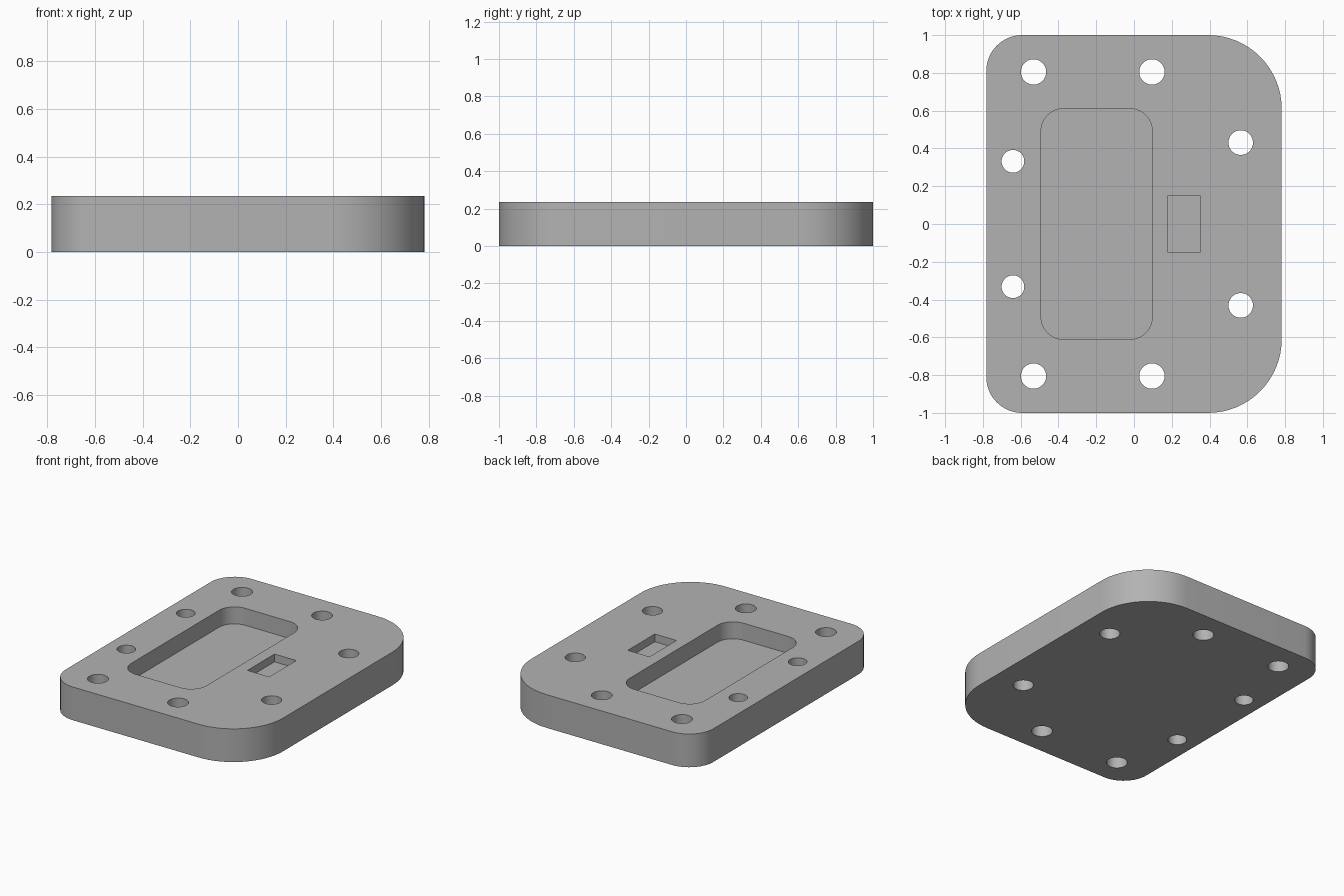
import bpy
import bmesh
from math import sin, cos, pi, radians

if "Cube" in bpy.data.objects:
    bpy.data.objects.remove(bpy.data.objects["Cube"], do_unlink=True)

HEIGHT = 0.235

grey = bpy.data.materials.new("plain_grey")
grey.use_nodes = True
COLOUR = (0.45, 0.45, 0.45, 1)
grey.diffuse_color = COLOUR
grey.node_tree.nodes["Principled BSDF"].inputs["Base Color"].default_value = COLOUR


def rounded_rect(x0, x1, y, left_r, right_r, steps=16):
    """Outline symmetric in y, with one radius per side, counter-clockwise."""
    corners = [(x1, 1, right_r), (x0, 1, left_r), (x0, -1, left_r), (x1, -1, right_r)]
    points = []
    for i, (x, sy, r) in enumerate(corners):
        cx = x - r if x == x1 else x + r
        cy = sy * (y - r)
        for k in range(steps + 1 if r else 1):
            a = (i + k / steps) * pi / 2
            points.append((cx + r * cos(a), cy + r * sin(a)))
    return points


def circle(x, y, r, sides=48):
    return [(x + r * cos(2 * pi * k / sides), y + r * sin(2 * pi * k / sides))
            for k in range(sides)]


def prism(name, outline, z0, z1):
    bm = bmesh.new()
    face = bm.faces.new([bm.verts.new((x, y, z0)) for x, y in outline])
    grown = bmesh.ops.extrude_face_region(bm, geom=[face])["geom"]
    top = [v for v in grown if isinstance(v, bmesh.types.BMVert)]
    bmesh.ops.translate(bm, verts=top, vec=(0, 0, z1 - z0))
    bmesh.ops.recalc_face_normals(bm, faces=bm.faces)
    mesh = bpy.data.meshes.new(name)
    bm.to_mesh(mesh)
    bm.free()
    mesh.materials.append(grey)
    obj = bpy.data.objects.new(name, mesh)
    bpy.context.collection.objects.link(obj)
    return obj


# Plate with small corners on one side and large corners on the other
plate = prism("mounting_plate", rounded_rect(-0.782, 0.782, 1, 0.19, 0.39), 0, HEIGHT)

# Pockets sunk from the top
cutters = [
    prism("large_pocket_cutter", rounded_rect(-0.492, 0.097, 0.611, 0.12, 0.12),
          HEIGHT - 0.12, HEIGHT + 0.1),
    prism("small_pocket_cutter", rounded_rect(0.18, 0.35, 0.151, 0, 0),
          HEIGHT - 0.055, HEIGHT + 0.1),
]

# Through holes, mirrored front to back
for x, y, r in [(-0.532, 0.805, 0.067), (0.095, 0.805, 0.067),
                (-0.641, 0.332, 0.06), (0.565, 0.431, 0.065)]:
    for side in (-1, 1):
        cutters.append(prism("hole_cutter", circle(x, side * y, r), -0.1, HEIGHT + 0.1))

bpy.ops.object.select_all(action="DESELECT")
bpy.context.view_layer.objects.active = plate
plate.select_set(True)
for cutter in cutters:
    cutter.hide_render = True
    cut = plate.modifiers.new("cut", "BOOLEAN")
    cut.operation = "DIFFERENCE"
    cut.solver = "EXACT"
    cut.object = cutter
    bpy.ops.object.modifier_apply(modifier=cut.name)
    bpy.data.objects.remove(cutter, do_unlink=True)

bpy.ops.object.shade_smooth_by_angle(angle=radians(30))
